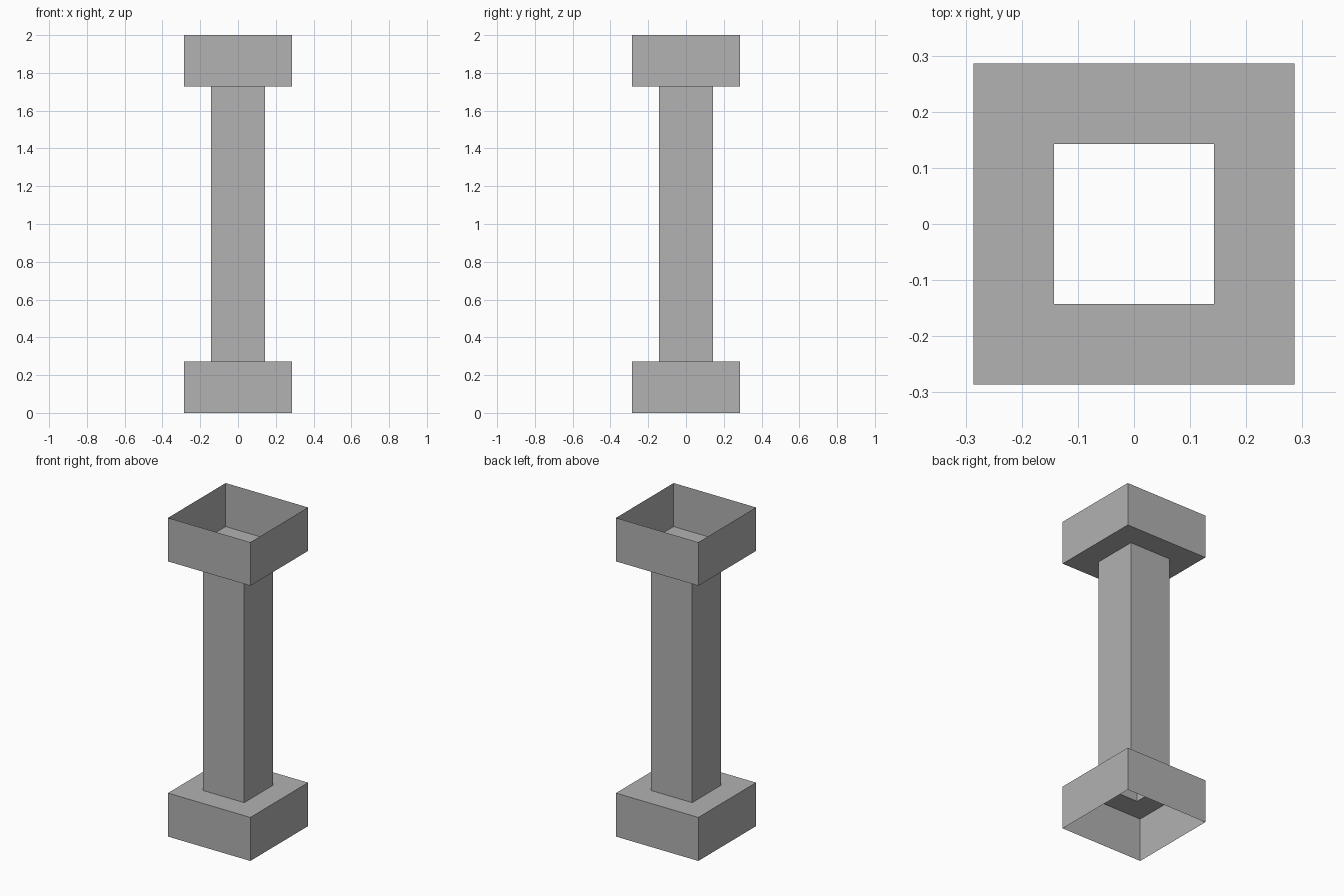
import bpy
import bmesh

cube = bpy.data.objects.get("Cube")
if cube:
    bpy.data.objects.remove(cube, do_unlink=True)

grey = bpy.data.materials.new("stone_grey")
grey.use_nodes = True
colour = (0.445, 0.445, 0.445, 1)
grey.diffuse_color = colour
grey.node_tree.nodes["Principled BSDF"].inputs["Base Color"].default_value = colour

OUTER, INNER = 0.286, 0.143
HEIGHT, BLOCK = 2.0, 0.273


def square_shell(name, profile):
    """Open sheet through square rings given as (half width, height)."""
    bm = bmesh.new()
    corners = ((-1, -1), (1, -1), (1, 1), (-1, 1))
    rings = [[bm.verts.new((x * r, y * r, z)) for x, y in corners]
             for r, z in profile]
    for low, high in zip(rings, rings[1:]):
        for i in range(4):
            j = (i + 1) % 4
            bm.faces.new((low[i], low[j], high[j], high[i]))
    mesh = bpy.data.meshes.new(name)
    bm.to_mesh(mesh)
    bm.free()
    mesh.materials.append(grey)
    obj = bpy.data.objects.new(name, mesh)
    bpy.context.collection.objects.link(obj)
    return obj


# Hollow base, open underneath, with a ledge around the shaft
square_shell("base", [(OUTER, 0), (OUTER, BLOCK), (INNER, BLOCK)])

# Hollow square shaft
square_shell("shaft", [(INNER, BLOCK), (INNER, HEIGHT - BLOCK)])

# Hollow capital, open on top
square_shell("capital", [(INNER, HEIGHT - BLOCK), (OUTER, HEIGHT - BLOCK),
                         (OUTER, HEIGHT)])
